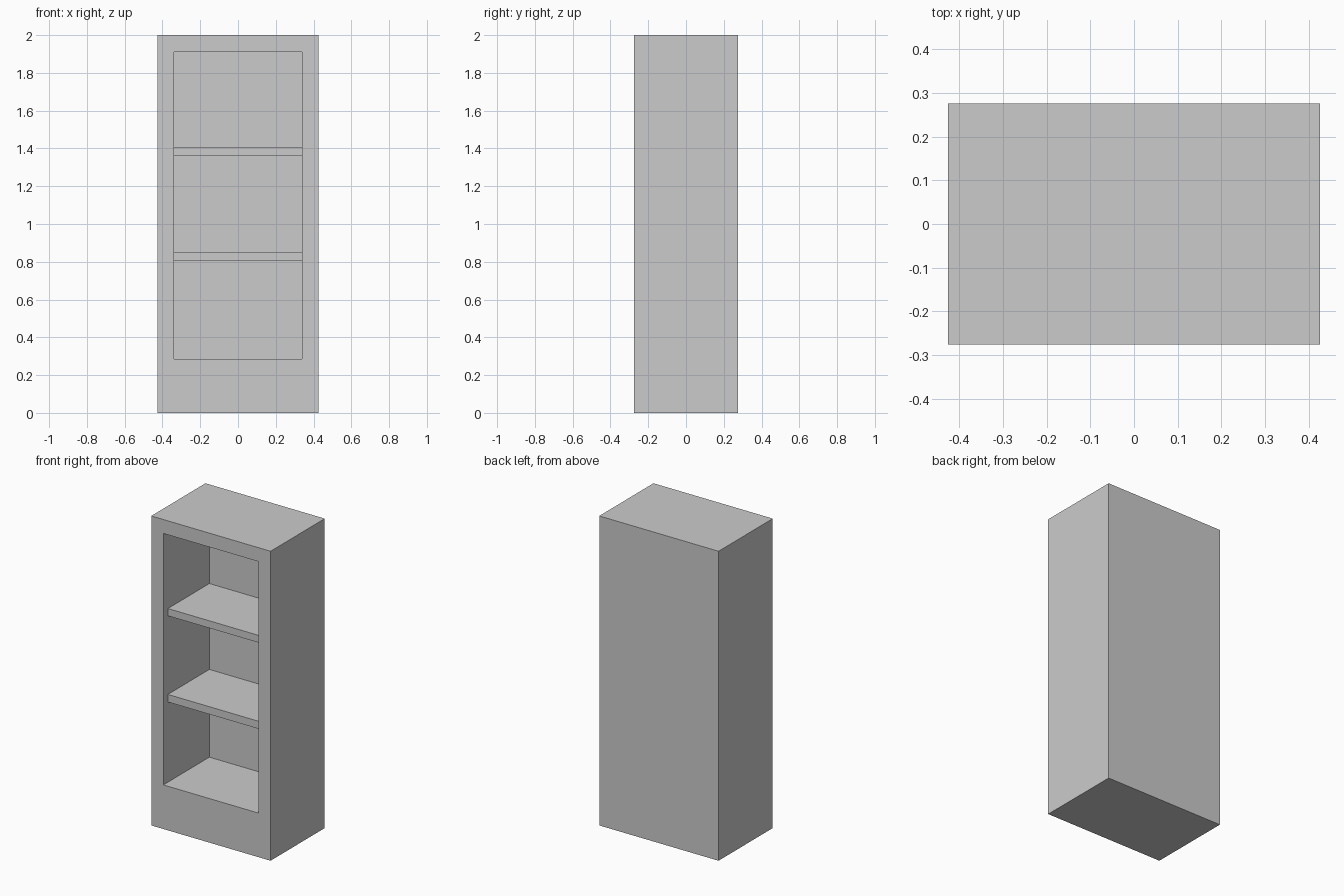
import bpy, bmesh
from mathutils import Vector

if "Cube" in bpy.data.objects:
    bpy.data.objects.remove(bpy.data.objects["Cube"])

W, D, H = 0.853, 0.553, 2.0           # outer size
OPEN_X, OPEN_Z0, OPEN_Z1 = 0.34, 0.285, 1.91
BACK_Y = 0.193                        # inner back wall
SHELF_FRONT = -0.23


def box_bmesh(lo, hi):
    bm = bmesh.new()
    bmesh.ops.create_cube(bm, size=1)
    lo, hi = Vector(lo), Vector(hi)
    for v in bm.verts:
        v.co = Vector([lo[i] + (v.co[i] + 0.5) * (hi[i] - lo[i]) for i in range(3)])
    return bm


def finish(bm, name):
    bmesh.ops.recalc_face_normals(bm, faces=bm.faces[:])
    mesh = bpy.data.meshes.new(name)
    bm.to_mesh(mesh)
    bm.free()
    obj = bpy.data.objects.new(name, mesh)
    bpy.context.collection.objects.link(obj)
    return obj


# Cabinet: solid box with the front face inset and pushed back into a recess
bm = box_bmesh((-W / 2, -D / 2, 0), (W / 2, D / 2, H))
front = min(bm.faces, key=lambda f: f.calc_center_median().y)
bmesh.ops.inset_region(bm, faces=[front], thickness=0.08)
for v in front.verts:
    v.co.x = OPEN_X if v.co.x > 0 else -OPEN_X
    v.co.z = OPEN_Z1 if v.co.z > H / 2 else OPEN_Z0
recess = bmesh.ops.extrude_discrete_faces(bm, faces=[front])["faces"][0]
for v in recess.verts:
    v.co.y = BACK_Y
finish(bm, "cabinet")

# Shelves
for name, z0, z1 in (("lower_shelf", 0.803, 0.852), ("upper_shelf", 1.36, 1.407)):
    finish(box_bmesh((-OPEN_X, SHELF_FRONT, z0), (OPEN_X, BACK_Y, z1)), name)
